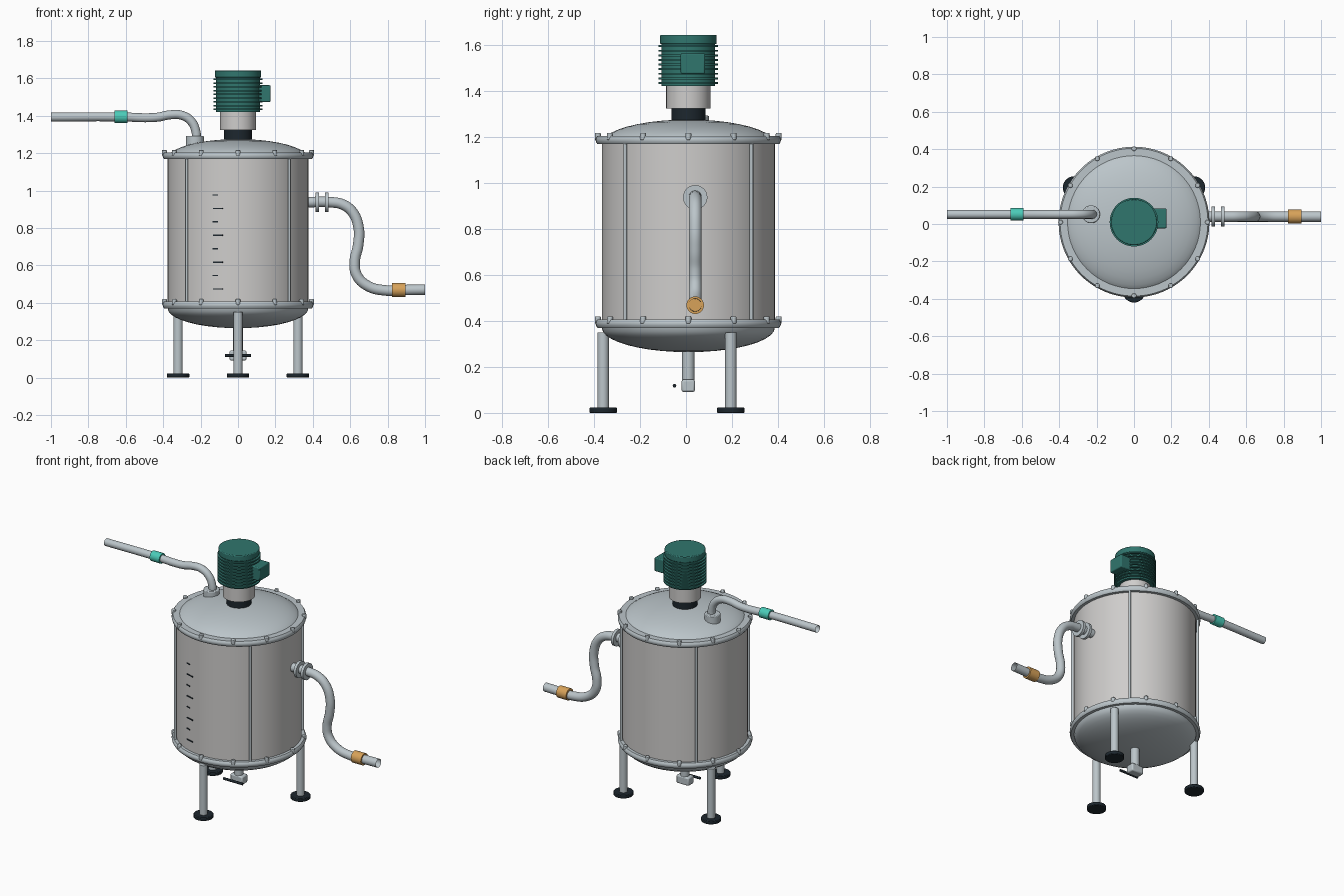
import bpy, bmesh, math
from mathutils import Vector, Matrix

if "Cube" in bpy.data.objects:
    bpy.data.objects.remove(bpy.data.objects["Cube"], do_unlink=True)

CY = 0.01  # tank axis in y


def material(name, rgb):
    m = bpy.data.materials.new(name)
    m.use_nodes = True
    color = (*rgb, 1)
    m.diffuse_color = color
    m.node_tree.nodes["Principled BSDF"].inputs["Base Color"].default_value = color
    return m


STEEL = material("blue grey steel", (0.50, 0.56, 0.59))
SHELL = material("warm grey shell", (0.62, 0.61, 0.60))
GREEN = material("motor green", (0.03, 0.18, 0.155))
DARK = material("dark rubber", (0.012, 0.02, 0.027))
AQUA = material("aqua band", (0.07, 0.60, 0.48))
ORANGE = material("orange band", (0.68, 0.36, 0.10))


def finish(bm, name, mat, bevel=0, angle=35):
    bmesh.ops.recalc_face_normals(bm, faces=bm.faces)
    me = bpy.data.meshes.new(name)
    bm.to_mesh(me)
    bm.free()
    ob = bpy.data.objects.new(name, me)
    bpy.context.collection.objects.link(ob)
    me.materials.append(mat)
    if bevel:
        mod = ob.modifiers.new("bevel", "BEVEL")
        mod.width, mod.segments = bevel, 2
        mod.limit_method, mod.angle_limit = "ANGLE", math.radians(40)
    bpy.ops.object.select_all(action="DESELECT")
    ob.select_set(True)
    bpy.context.view_layer.objects.active = ob
    bpy.ops.object.shade_smooth_by_angle(angle=math.radians(angle))
    return ob


def lathe(name, mat, profile, x=0, y=CY, steps=64, closed=False):
    """Spin (radius, z) points around a vertical axis."""
    bm = bmesh.new()
    pts = profile + profile[:1] if closed else profile
    verts = [bm.verts.new((x + r, y, z)) for r, z in pts]
    edges = [bm.edges.new(pair) for pair in zip(verts, verts[1:])]
    bmesh.ops.spin(bm, geom=verts + edges, cent=(x, y, 0), axis=(0, 0, 1),
                   angle=math.tau, steps=steps, use_merge=False)
    bmesh.ops.remove_doubles(bm, verts=bm.verts, dist=1e-5)
    return finish(bm, name, mat)


def cylinder(name, mat, start, end, r, sides=32, bevel=0):
    a, b = Vector(start), Vector(end)
    turn = Vector((0, 0, 1)).rotation_difference(b - a).to_matrix().to_4x4()
    bm = bmesh.new()
    bmesh.ops.create_cone(bm, cap_ends=True, segments=sides, radius1=r, radius2=r,
                          depth=(b - a).length, matrix=Matrix.Translation((a + b) / 2) @ turn)
    return finish(bm, name, mat, bevel)


def box(name, mat, center, size, bevel=0, spin=0):
    bm = bmesh.new()
    bmesh.ops.create_cube(bm, size=1, matrix=Matrix.Translation(center)
                          @ Matrix.Rotation(spin, 4, "Z") @ Matrix.Diagonal((*size, 1)))
    return finish(bm, name, mat, bevel)


def pipe(name, mat, points, y, r):
    """Open-ended tube through (x, z) points."""
    cu = bpy.data.curves.new(name, "CURVE")
    cu.dimensions = "3D"
    cu.bevel_depth, cu.bevel_resolution, cu.resolution_u = r, 6, 8
    sp = cu.splines.new("BEZIER")
    sp.bezier_points.add(len(points) - 1)
    for p, (x, z) in zip(sp.bezier_points, points):
        p.co = (x, y, z)
        p.handle_left_type = p.handle_right_type = "AUTO"
    cu.materials.append(mat)
    ob = bpy.data.objects.new(name, cu)
    bpy.context.collection.objects.link(ob)


def around(radius, angle, z):
    return Vector((radius * math.cos(angle), CY + radius * math.sin(angle), z))


# Tank shell and domed ends
R = 0.376
cylinder("tank_shell", SHELL, (0, CY, 0.385), (0, CY, 1.185), R, 96)
quarter = [i * math.pi / 20 for i in range(11)]
for name, z, h in (("top_dome", 1.17, 0.105), ("bottom_dome", 0.37, -0.106)):
    lathe(name, STEEL, [(R * math.cos(t), z + h * math.sin(t)) for t in quarter])

# Rounded flange rings with bolts
for name, z in (("top", 1.186), ("bottom", 0.388)):
    h, c = 0.018, 0.008
    ring = [(0.35, z - h), (0.403 - c, z - h), (0.401, z - h / 2), (0.403, z),
            (0.401, z + h / 2), (0.403 - c, z + h), (0.35, z + h)]
    lathe(name + "_flange", STEEL, ring, closed=True, steps=96)
    for i in range(12):
        p = around(0.393, i * math.tau / 12, z)
        cylinder(f"{name}_bolt_{i + 1}", STEEL, p, p + Vector((0, 0, 0.031)), 0.013, 12, 0.004)

# Tie rods
for i in range(4):
    a = math.pi / 4 + i * math.pi / 2
    cylinder(f"tie_rod_{i + 1}", STEEL, around(0.388, a, 0.39), around(0.388, a, 1.18), 0.008, 12)

# Level marks on the shell front
for i in range(8):
    length = 0.055 if i % 2 else 0.03
    a = -math.pi / 2 + math.asin((-0.135 + length / 2) / R)
    box(f"level_mark_{i + 1}", DARK, around(R, a, 0.976 - i * 0.0718),
        (length, 0.006, 0.007), spin=a + math.pi / 2)

# Legs and feet
for i in range(3):
    a = -math.pi / 2 + i * math.tau / 3
    cylinder(f"leg_{i + 1}", STEEL, around(0.37, a, 0.015), around(0.37, a, 0.35), 0.025, 24)
    cylinder(f"foot_{i + 1}", DARK, around(0.37, a, 0), around(0.37, a, 0.023), 0.06, 32, 0.004)

# Drain pipe, valve and handle
cylinder("drain_pipe", STEEL, (0, CY, 0.12), (0, CY, 0.29), 0.027)
box("drain_valve", STEEL, (0, CY, 0.118), (0.09, 0.058, 0.054), 0.008)
cylinder("valve_handle", DARK, (-0.07, -0.05, 0.118), (0.07, -0.05, 0.118), 0.008, 12)

# Agitator motor
cylinder("motor_collar", DARK, (0, CY, 1.25), (0, CY, 1.326), 0.074, 48)
cylinder("motor_coupling", SHELL, (0, CY, 1.324), (0, CY, 1.422), 0.096, 48)
cylinder("motor_body", GREEN, (0, CY, 1.42), (0, CY, 1.62), 0.117, 48)
cylinder("motor_cap", GREEN, (0, CY, 1.603), (0, CY, 1.643), 0.123, 48, 0.005)
for i in range(9):
    z = 1.43 + i * 0.02
    cylinder(f"motor_fin_{i + 1}", GREEN, (0, CY, z), (0, CY, z + 0.008), 0.13, 48)
box("terminal_box", GREEN, (0.134, 0.03, 1.518), (0.08, 0.106, 0.09), 0.006)

# Inlet pipe from the dome
cylinder("inlet_boss", STEEL, (-0.23, 0.052, 1.21), (-0.23, 0.052, 1.292), 0.048, 32, 0.005)
pipe("inlet_pipe", STEEL, [(-0.222, 1.27), (-0.225, 1.315), (-0.25, 1.37), (-0.3, 1.402),
                           (-0.36, 1.405), (-0.43, 1.392), (-0.5, 1.389), (-0.6, 1.393),
                           (-1, 1.393)], 0.052, 0.024)
cylinder("inlet_band", AQUA, (-0.66, 0.052, 1.394), (-0.59, 0.052, 1.394), 0.033)

# Outlet pipe from the side
pipe("outlet_pipe", STEEL, [(0.35, 0.937), (0.5, 0.937), (0.56, 0.925), (0.612, 0.885),
                            (0.645, 0.8), (0.642, 0.706), (0.624, 0.62), (0.634, 0.55),
                            (0.69, 0.492), (0.797, 0.465), (0.893, 0.468), (1, 0.47)], 0.04, 0.028)
for i, x in enumerate((0.415, 0.466)):
    cylinder(f"outlet_flange_{i + 1}", STEEL, (x, 0.04, 0.937), (x + 0.018, 0.04, 0.937), 0.053)
cylinder("outlet_band", ORANGE, (0.823, 0.04, 0.468), (0.896, 0.04, 0.468), 0.038)
